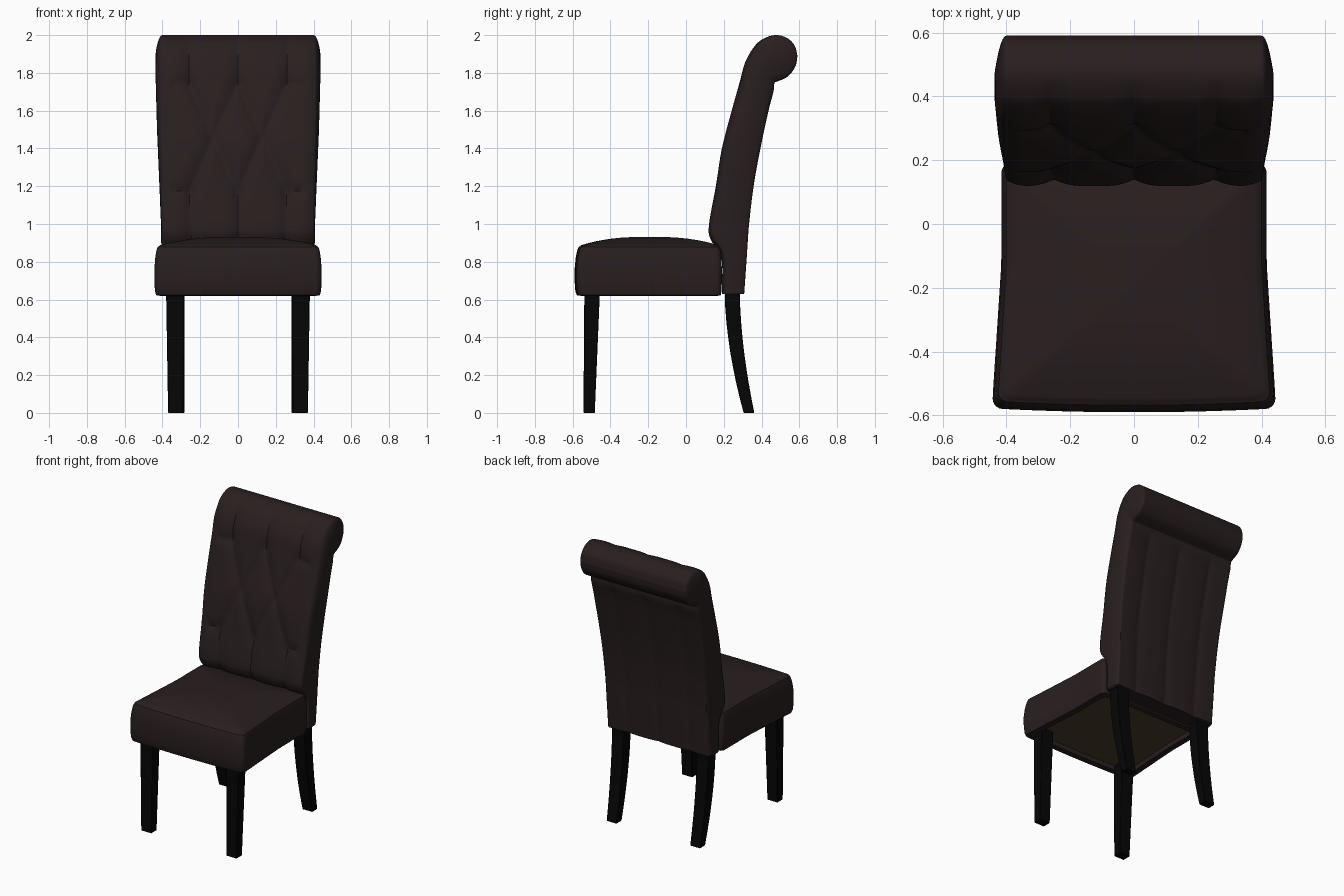
import bpy, bmesh, math
from mathutils import Vector

if "Cube" in bpy.data.objects:
    bpy.data.objects.remove(bpy.data.objects["Cube"])


def material(name, rgb):
    m = bpy.data.materials.new(name)
    m.diffuse_color = (*rgb, 1)
    m.use_nodes = True
    m.node_tree.nodes["Principled BSDF"].inputs["Base Color"].default_value = m.diffuse_color
    return m


LEATHER = material("dark brown leather", (0.0222, 0.0133, 0.0135))
WOOD = material("black wood", (0.0018, 0.0018, 0.0018))
LINING = material("olive lining", (0.066, 0.046, 0.021))


def finish(name, bm, mats, angle=40):
    bmesh.ops.remove_doubles(bm, verts=bm.verts, dist=1e-5)
    bmesh.ops.recalc_face_normals(bm, faces=bm.faces)
    me = bpy.data.meshes.new(name)
    bm.to_mesh(me)
    bm.free()
    for m in mats:
        me.materials.append(m)
    ob = bpy.data.objects.new(name, me)
    bpy.context.collection.objects.link(ob)
    bpy.ops.object.select_all(action='DESELECT')
    ob.select_set(True)
    bpy.context.view_layer.objects.active = ob
    bpy.ops.object.shade_smooth_by_angle(angle=math.radians(angle))
    return ob


def skin(bm, rows, closed=False):
    """Join rows of points with quads."""
    vs = [[bm.verts.new(p) for p in r] for r in rows]
    for a, b in zip(vs, vs[1:]):
        n = len(a)
        for j in range(n if closed else n - 1):
            k = (j + 1) % n
            bm.faces.new((a[j], a[k], b[k], b[j]))
    return vs


def smooth_path(pts, steps):
    """Catmull-Rom through (y, z) points."""
    p = [Vector(q) for q in pts]
    p = [2 * p[0] - p[1]] + p + [2 * p[-1] - p[-2]]
    out = []
    for i in range(1, len(p) - 2):
        a, b, c, d = p[i - 1:i + 3]
        for s in range(steps):
            t = s / steps
            out.append(0.5 * (2 * b + (c - a) * t + (2 * a - 5 * b + 4 * c - d) * t * t
                              + (3 * b - a - 3 * c + d) * t ** 3))
    return out + [p[-2]]


# Scrolled backrest: paired front and rear profile points (y, z)
FRONT = [(.19, .63), (.187, .82), (.13, .92), (.122, 1.0), (.158, 1.2), (.19, 1.4),
         (.242, 1.6), (.284, 1.75), (.315, 1.86), (.37, 1.95), (.425, 1.988),
         (.48, 2.0), (.535, 1.985), (.575, 1.945), (.59, 1.89)]
REAR = [(.308, .63), (.32, .8), (.328, .92), (.334, 1.0), (.358, 1.2), (.394, 1.4),
        (.437, 1.6), (.463, 1.7), (.468, 1.745), (.485, 1.755), (.51, 1.765),
        (.54, 1.782), (.565, 1.81), (.583, 1.845), (.59, 1.89)]
# Stitched seams on the front, right half, as (x, z) segments
DIAMONDS = [((0, 1.75), (.13, 1.46)), ((.13, 1.46), (0, 1.17)),
            ((.26, 1.75), (.13, 1.46)), ((.13, 1.46), (.26, 1.17)),
            ((0, 1.17), (0, .85)), ((.26, 1.17), (.25, .85))]
TUCKS = [((.26, 1.75), (.34, 1.74)), ((.26, 1.17), (.34, 1.18))]
FLUTES = [((0, 1.75), (0, 2.1)), ((.26, 1.75), (.26, 2.1))]
BUTTONS = [(0, 1.75), (.26, 1.75), (.13, 1.46), (0, 1.17), (.26, 1.17)]


def seg_dist(x, z, seg):
    p, a, b = Vector((x, z)), Vector(seg[0]), Vector(seg[1])
    t = max(0, min(1, (p - a).dot(b - a) / (b - a).length_squared))
    return (p - a - (b - a) * t).length


def crease(d, depth, width):
    return depth * max(0, 1 - d / width) ** 2


def front_depth(x, y, z):
    x = abs(x)
    deep = max(crease(seg_dist(x, z, s), .02, .085) for s in DIAMONDS)
    deep = max(deep, max(crease(seg_dist(x, z, s), .014, .06) for s in TUCKS))
    if y < .46:
        fade = max(0, min(1, (.46 - y) / .17))
        deep = max(deep, max(crease(seg_dist(x, z, s), .02 * fade, .08) for s in FLUTES))
        deep = max(deep, crease(.40 - x, .015 * fade, .06))
        # Pulled-in stitching points where seams meet
        deep += max(crease(math.hypot(x - bx, z - bz), .013, .08) for bx, bz in BUTTONS)
    return deep


def rear_depth(x, y, z):
    if z > 1.74 or y > .467:
        return 0
    fade = min(1, (1.74 - z) / .08)
    return fade * max(crease(abs(abs(x) - c), .009, .09) for c in (0, .25))


STEPS, COLS, HALF = 9, 80, .40
front, rear = smooth_path(FRONT, STEPS), smooth_path(REAR, STEPS)
N = len(front)
xs = [-HALF + 2 * HALF * j / COLS for j in range(COLS + 1)]


def sheet(path, depth, side, narrow):
    """Sweep the profile across; it narrows towards the bottom."""
    rows = []
    for i, p in enumerate(path):
        tan = (path[min(i + 1, N - 1)] - path[max(i - 1, 0)]).normalized()
        inward = Vector((tan.y, -tan.x)) * side
        fit = 1 - narrow * max(0, min(1, (1.5 - p.y) / .87))
        row = []
        for x in xs:
            q = p + inward * (depth(x, p.x, p.y) if i < N - 1 else 0)
            row.append((x * fit, q.x, q.y))
        rows.append(row)
    return rows


bm = bmesh.new()
rows_f = sheet(front, front_depth, 1, .02)
rows_r = sheet(rear, rear_depth, -1, .045)
skin(bm, rows_f)
skin(bm, rows_r)
skin(bm, [rows_f[0], rows_r[0]])
# Puffed side panels, flattening towards the scroll tip
TS = [.5 - .5 * math.cos(math.pi * k / 14) for k in range(15)]
for s, col in ((-1, 0), (1, COLS)):
    panel = []
    for rf, rr in zip(rows_f, rows_r):
        a, b = Vector(rf[col]), Vector(rr[col])
        tip = max(0, min(1, (.59 - (a.y + b.y) / 2) / .12)) ** .5
        row = []
        for t in TS:
            q = a.lerp(b, t)
            puff = .015 + .022 * max(0, min(1, (q.z - 1.0) / .8))
            q.x += s * tip * puff * max(0, 1 - (2 * t - 1) ** 2) ** .5
            row.append(q)
        panel.append(row)
    skin(bm, panel)
bmesh.ops.dissolve_degenerate(bm, dist=1e-5, edges=bm.edges)
finish("backrest", bm, [LEATHER], 35)

# Cushioned seat: stacked tapered outlines
Y0, Y1, RAD = -.59, .19, .03


def outline(inset, z, scale=1.0):
    w, y0, y1 = .443 - inset * .8, Y0 + inset, Y1 - inset * .5
    r, pts = RAD, []
    corners = [(w, y0, -90), (w, y1, 0), (-w, y1, 90), (-w, y0, 180)]
    loop = []
    for cx, cy, a0 in corners:
        ox, oy = cx - math.copysign(r, cx), (y0 + r if cy == y0 else y1 - r)
        for k in range(6):
            a = math.radians(a0 + 18 * k)
            loop.append(Vector((ox + r * math.cos(a), oy + r * math.sin(a))))
    for i, p in enumerate(loop):
        q = loop[(i + 1) % len(loop)]
        n = 14 if (q - p).length > .1 else 1
        pts += [p.lerp(q, k / n) for k in range(n)]
    mid = (y0 + y1) / 2
    out = []
    for p in pts:
        taper = 1 - .062 * min(1, max(0, (p.y - Y0 - .05) / .42))
        # Front face bows out gently in the middle
        bow = .012 * (p.x / w) ** 2 if p.y < y0 + r + .001 else 0
        out.append((p.x * taper * scale, mid + (p.y + bow - mid) * scale, z))
    return out


rings = [outline(.02, .655, .91), outline(.02, .622, .91), outline(.02, .62, .97),
         outline(.012, .623), outline(.004, .645), outline(0, .70), outline(0, .76),
         outline(.006, .82), outline(.014, .86), outline(.022, .879), outline(.03, .882)]
for s in (.985, .96, .92, .86, .78, .68, .56, .42, .28, .14, .05):
    rings.append(outline(.03, .886 + .046 * (1 - s ** 2.6), s))
bm = bmesh.new()
vs = skin(bm, rings, closed=True)
bm.faces.new(vs[-1])
# Recessed lining under the seat
bm.faces.new(vs[0]).material_index = 1
finish("seat", bm, [LEATHER, LINING], 40)


# Legs: square sections (z, y front, y rear, x inner, x outer)
def leg(name, sections, side):
    bm = bmesh.new()
    rows = [[(side * xi, a, z), (side * xo, a, z), (side * xo, b, z), (side * xi, b, z)]
            for z, a, b, xi, xo in sections]
    vs = skin(bm, rows, closed=True)
    bm.faces.new(vs[0])
    bm.faces.new(vs[-1])
    ob = finish(name, bm, [WOOD], 30)
    bev = ob.modifiers.new("soft_edges", 'BEVEL')
    bev.width, bev.segments = .003, 1


FRONT_LEG = [(0, -.543, -.483, .29, .37), (.66, -.538, -.455, .284, .381)]
REAR_LEG = []
for k in range(9):
    z = .64 * k / 8
    f = (1 - z / .64) ** 1.75
    REAR_LEG.append((z, .205 + .1 * f, .285 + .077 * f, .282 + .002 * f, .374 - .012 * f))
for side, word in ((-1, "left"), (1, "right")):
    leg("front_leg_" + word, FRONT_LEG, side)
    leg("rear_leg_" + word, REAR_LEG, side)
